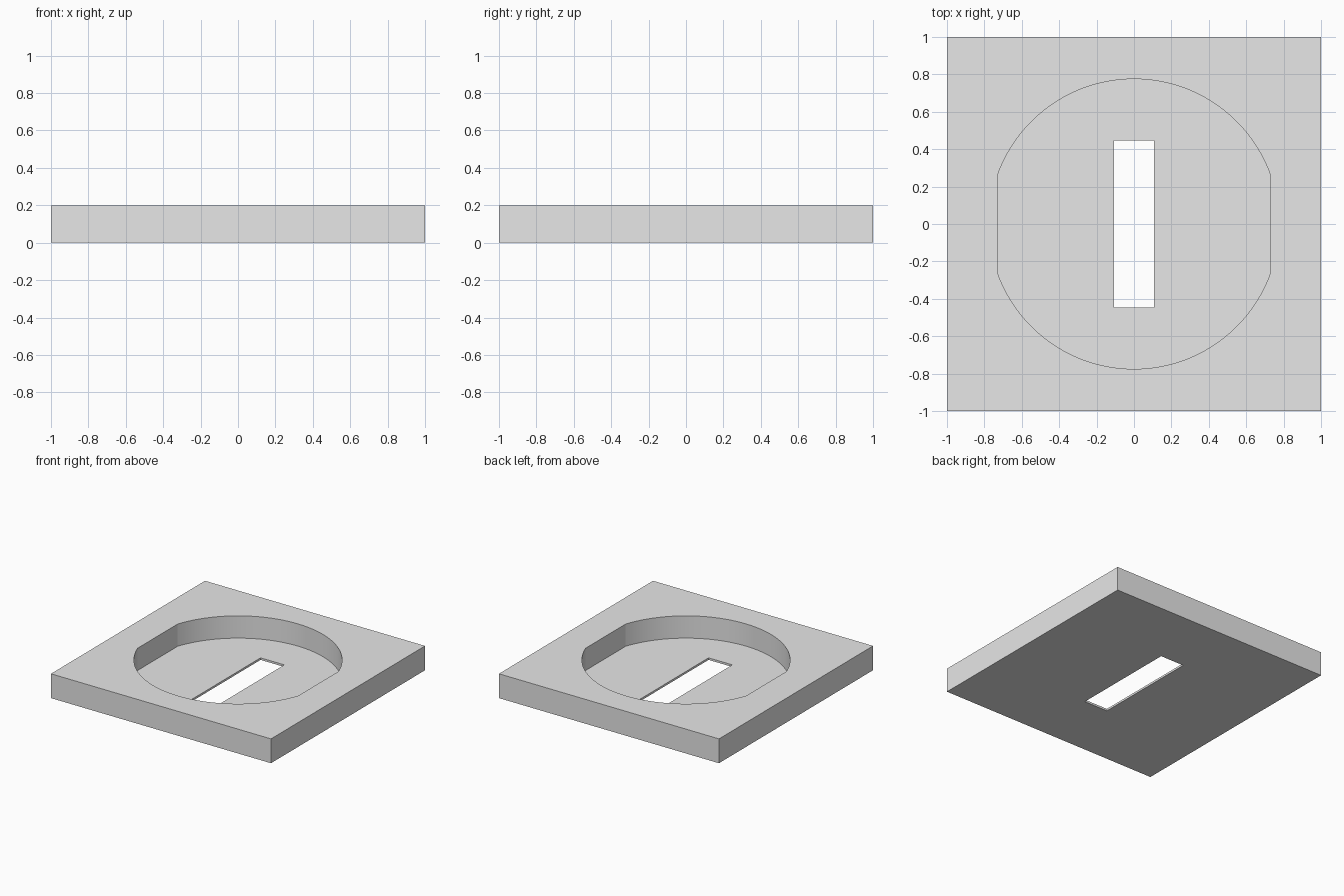
import bpy
from math import asin, cos, sin, pi, radians

if "Cube" in bpy.data.objects:
    bpy.data.objects.remove(bpy.data.objects["Cube"], do_unlink=True)

HEIGHT = 0.2
FLOOR = 0.017           # thickness left under the pocket
RADIUS = 0.775          # pocket radius
FLAT = 0.73             # distance of the pocket's flat sides from the centre
SLOT = (0.108, 0.447)   # half width and half length of the slot
STEPS = 48              # segments per pocket arc


def prism(name, outline, bottom, top):
    """Extrude a counter-clockwise outline between two heights."""
    n = len(outline)
    verts = [(x, y, z) for z in (bottom, top) for x, y in outline]
    faces = [list(range(n))[::-1], list(range(n, 2 * n))]
    faces += [(i, (i + 1) % n, n + (i + 1) % n, n + i) for i in range(n)]
    mesh = bpy.data.meshes.new(name)
    mesh.from_pydata(verts, [], faces)
    obj = bpy.data.objects.new(name, mesh)
    bpy.context.collection.objects.link(obj)
    return obj


def rectangle(hx, hy):
    return [(-hx, -hy), (hx, -hy), (hx, hy), (-hx, hy)]


def cut(target, cutter):
    """Subtract the cutter, then discard it."""
    cutter.hide_render = True
    mod = target.modifiers.new("cut", 'BOOLEAN')
    mod.operation = 'DIFFERENCE'
    mod.solver = 'EXACT'
    mod.object = cutter
    bpy.ops.object.modifier_apply(modifier=mod.name)
    bpy.data.objects.remove(cutter, do_unlink=True)


# Square plate
plate = prism("square_plate", rectangle(1, 1), 0, HEIGHT)
bpy.ops.object.select_all(action='DESELECT')
plate.select_set(True)
bpy.context.view_layer.objects.active = plate

# Round pocket with two flat sides: back arc, then front arc
half = pi / 2 - asin((RADIUS ** 2 - FLAT ** 2) ** 0.5 / RADIUS)
pocket = []
for middle in (pi / 2, 3 * pi / 2):
    for i in range(STEPS + 1):
        a = middle + half * (2 * i / STEPS - 1)
        pocket.append((RADIUS * cos(a), RADIUS * sin(a)))
cut(plate, prism("pocket_cutter", pocket, FLOOR, HEIGHT + 0.1))

# Slot through the pocket floor
cut(plate, prism("slot_cutter", rectangle(*SLOT), -0.1, HEIGHT + 0.1))

# Smooth arcs, sharp corners
bpy.ops.object.shade_smooth_by_angle(angle=radians(12))

# Colour
grey = bpy.data.materials.new("light_grey")
grey.use_nodes = True
colour = (0.8, 0.8, 0.8, 1)
grey.diffuse_color = colour
grey.node_tree.nodes["Principled BSDF"].inputs["Base Color"].default_value = colour
plate.data.materials.clear()
plate.data.materials.append(grey)
